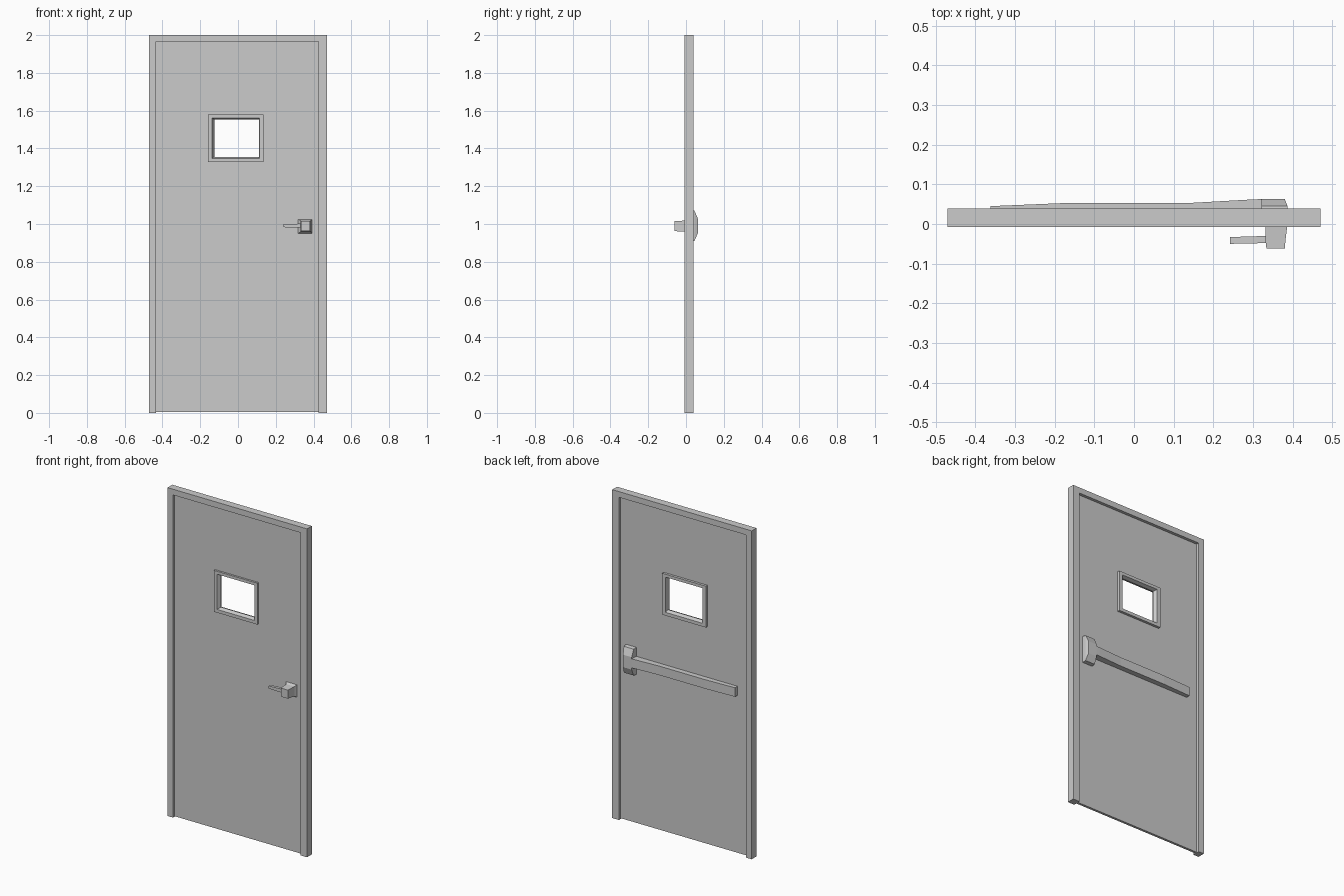
import bpy, bmesh

if "Cube" in bpy.data.objects:
    bpy.data.objects.remove(bpy.data.objects["Cube"])


def finish(name, bm):
    bmesh.ops.recalc_face_normals(bm, faces=bm.faces)
    mesh = bpy.data.meshes.new(name)
    bm.to_mesh(mesh)
    bm.free()
    obj = bpy.data.objects.new(name, mesh)
    bpy.context.collection.objects.link(obj)
    return obj


def stitch(name, rings, closed=False):
    """Join rings of points; either cap the ends or close into a hollow loop."""
    bm = bmesh.new()
    loops = [[bm.verts.new(p) for p in ring] for ring in rings]
    n = len(loops[0])
    pairs = list(zip(loops, loops[1:]))
    if closed:
        pairs.append((loops[-1], loops[0]))
    else:
        bm.faces.new(loops[0])
        bm.faces.new(loops[-1])
    for a, b in pairs:
        for i in range(n):
            j = (i + 1) % n
            bm.faces.new((a[i], a[j], b[j], b[i]))
    return finish(name, bm)


def rect_y(x0, x1, z0, z1, y):
    return [(x0, y, z0), (x1, y, z0), (x1, y, z1), (x0, y, z1)]


def rect_x(y0, y1, z0, z1, x):
    return [(x, y0, z0), (x, y1, z0), (x, y1, z1), (x, y0, z1)]


FRONT, BACK = -0.007, 0.039            # door frame depth
LEAF_F, LEAF_B = 0.006, 0.021          # recessed leaf depth

# Door frame: two jambs and a head in one outline
outline = [(-0.47, 0), (-0.47, 2), (0.47, 2), (0.47, 0),
           (0.425, 0), (0.425, 1.965), (-0.433, 1.965), (-0.433, 0)]
stitch("door_frame", [[(x, y, z) for x, z in outline] for y in (FRONT, BACK)])

# Door leaf with window hole
outer = (-0.433, 0.425, 0.004, 1.965)
hole = (-0.145, 0.121, 1.341, 1.568)
stitch("door_leaf", [rect_y(*outer, LEAF_F), rect_y(*outer, LEAF_B),
                     rect_y(*hole, LEAF_B), rect_y(*hole, LEAF_F)], closed=True)

# Window trim with splayed inner faces
trim = (-0.159, 0.135, 1.327, 1.579)
lip = (-0.137, 0.114, 1.347, 1.561)
throat = (-0.125, 0.110, 1.356, 1.553)
stitch("window_trim", [rect_y(*trim, -0.006), rect_y(*trim, 0.036),
                       rect_y(*lip, 0.036), rect_y(*throat, 0.015),
                       rect_y(*lip, -0.006)], closed=True)

# Outside handle: flared boss and lever
stitch("handle_boss", [rect_y(0.318, 0.392, 0.949, 1.025, LEAF_F),
                       rect_y(0.331, 0.386, 0.959, 1.018, -0.008),
                       rect_y(0.331, 0.382, 0.961, 1.016, -0.040),
                       rect_y(0.334, 0.380, 0.963, 1.015, -0.062)])
stitch("handle_lever", [rect_x(-0.050, -0.033, 0.983, 0.999, 0.242),
                        rect_x(-0.048, -0.030, 0.980, 1.002, 0.336)])

# Push bar with gently bent top, and its latch housing
bar = [(-0.362, 0.045), (-0.17, 0.053), (0.14, 0.053), (0.30, 0.062), (0.33, 0.063)]
stitch("push_bar", [rect_x(LEAF_B, y, 0.963, 1.018, x) for x, y in bar])
stitch("latch_housing", [rect_y(0.320, 0.388, 0.908, 1.073, LEAF_B),
                         rect_y(0.321, 0.387, 0.910, 1.070, 0.045),
                         rect_y(0.322, 0.380, 0.952, 1.028, 0.063)])
